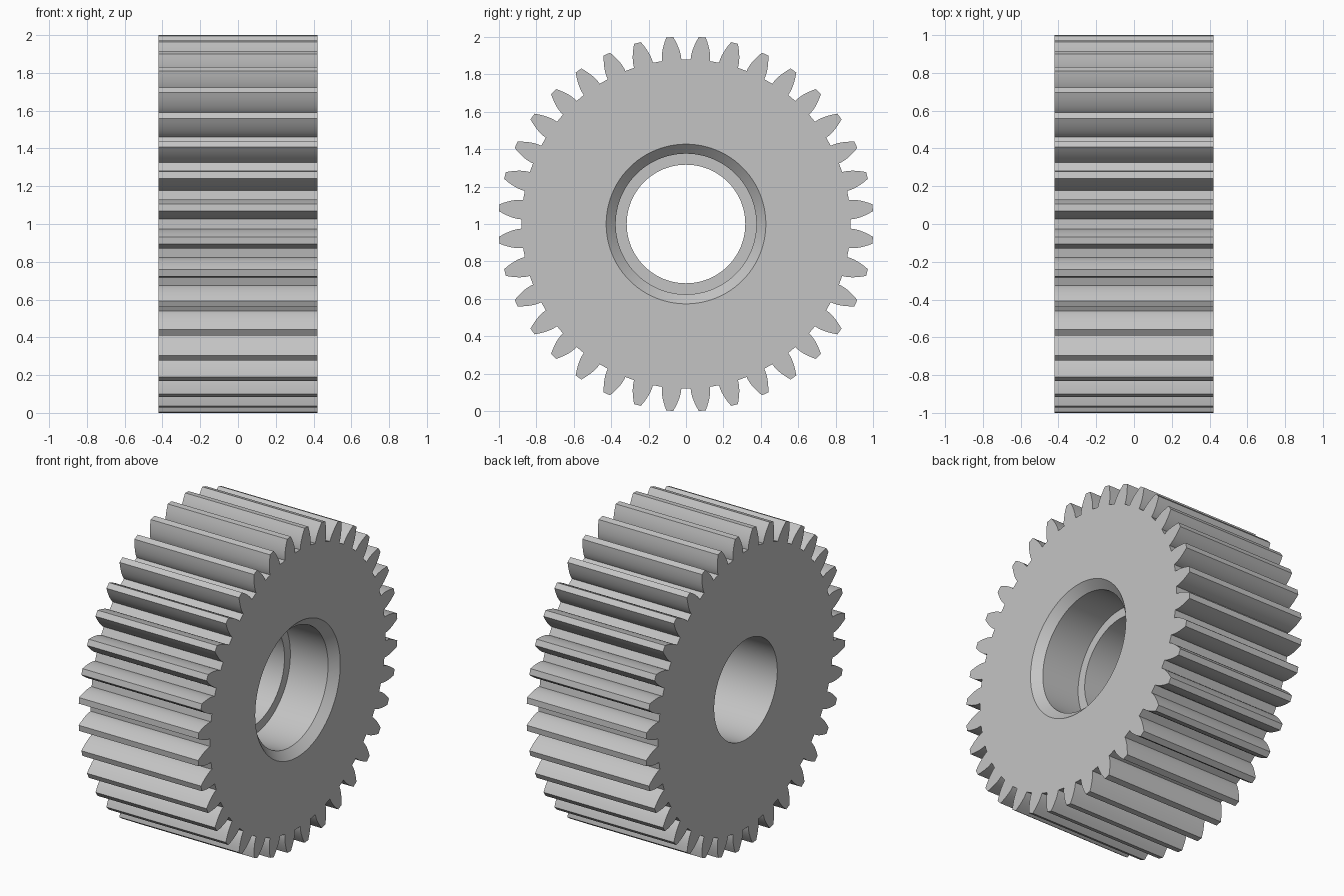
import bpy
import bmesh
from math import sin, cos, tan, acos, pi, radians

if "Cube" in bpy.data.objects:
    bpy.data.objects.remove(bpy.data.objects["Cube"], do_unlink=True)

# Gear proportions
TEETH = 36
TIP, BASE, ROOT = 1.002, 0.89, 0.88
HALF_WIDTH = 0.42
BORE, COUNTERBORE, CHAMFER = 0.317, 0.376, 0.427
STEP_DEPTH, CHAMFER_DEPTH = 0.315, 0.05
FLANK_STEPS = 5
BORE_SIDES = 96


def involute(angle):
    return tan(angle) - angle


def half_angle(radius):
    """Half the angle a tooth covers at a given radius."""
    thick = pi / (2 * TEETH) + involute(radians(20))
    return thick - involute(acos(min(1, BASE / radius)))


def tooth_outline():
    """Polar points (angle, radius) of every tooth, in order."""
    radii = [BASE + (TIP - BASE) * i / FLANK_STEPS for i in range(FLANK_STEPS + 1)]
    flank = [(half_angle(BASE), ROOT)] + [(half_angle(r), r) for r in radii]
    tooth = [(-a, r) for a, r in flank] + flank[::-1]
    pitch = 2 * pi / TEETH
    return [(a + (t + 0.5) * pitch, r) for t in range(TEETH) for a, r in tooth]


def circle(radius):
    return [(2 * pi * i / BORE_SIDES, radius) for i in range(BORE_SIDES)]


def ring(bm, polar, x):
    """Closed loop of vertices around the x axis."""
    verts = [bm.verts.new((x, r * sin(a), 1 + r * cos(a))) for a, r in polar]
    edges = [bm.edges.new((v, verts[i - 1])) for i, v in enumerate(verts)]
    return verts, edges


def skin(bm, first, second):
    """Quads joining two loops of equal length."""
    a, b = first[0], second[0]
    for i in range(len(a)):
        bm.faces.new((a[i - 1], a[i], b[i], b[i - 1]))


bm = bmesh.new()

# Toothed rim
outline = tooth_outline()
rim_left = ring(bm, outline, HALF_WIDTH)
rim_right = ring(bm, outline, -HALF_WIDTH)
skin(bm, rim_left, rim_right)

# Stepped bore, from the chamfered mouth to the plain end
bore_profile = [
    (CHAMFER, HALF_WIDTH),
    (COUNTERBORE, HALF_WIDTH - CHAMFER_DEPTH),
    (COUNTERBORE, HALF_WIDTH - STEP_DEPTH),
    (BORE, HALF_WIDTH - STEP_DEPTH),
    (BORE, -HALF_WIDTH),
]
loops = [ring(bm, circle(r), x) for r, x in bore_profile]
for first, second in zip(loops, loops[1:]):
    skin(bm, first, second)

# Flat side faces between the rim and the bore
for rim, hole, side in ((rim_left, loops[0], 1), (rim_right, loops[-1], -1)):
    bmesh.ops.triangle_fill(bm, edges=rim[1] + hole[1], use_beauty=True,
                            use_dissolve=False, normal=(side, 0, 0))
bmesh.ops.recalc_face_normals(bm, faces=bm.faces)

mesh = bpy.data.meshes.new("spur_gear")
bm.to_mesh(mesh)
bm.free()
gear = bpy.data.objects.new("spur_gear", mesh)
bpy.context.collection.objects.link(gear)

# Plain grey metal
grey = bpy.data.materials.new("grey_metal")
grey.use_nodes = True
color = (0.55, 0.55, 0.55, 1)
grey.diffuse_color = color
grey.node_tree.nodes["Principled BSDF"].inputs["Base Color"].default_value = color
mesh.materials.append(grey)

# Smooth flanks and bore, crisp edges
bpy.ops.object.select_all(action="DESELECT")
gear.select_set(True)
bpy.context.view_layer.objects.active = gear
bpy.ops.object.shade_smooth_by_angle(angle=radians(30))
